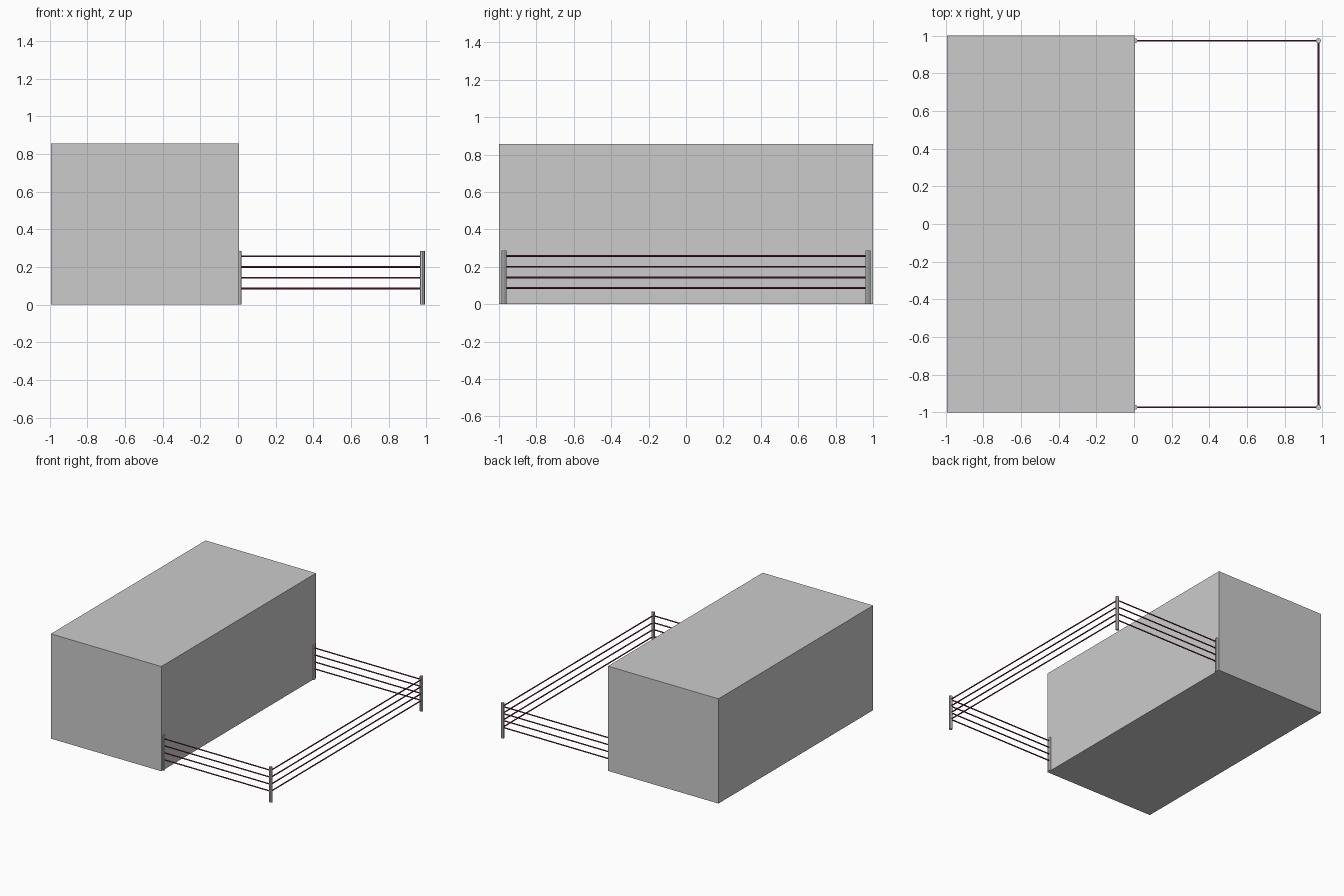
import bpy
from mathutils import Vector

if "Cube" in bpy.data.objects:
    bpy.data.objects.remove(bpy.data.objects["Cube"])

rail_mat = bpy.data.materials.new("dark_magenta")
rail_mat.diffuse_color = (0.2, 0.02, 0.09, 1)
rail_mat.use_nodes = True
rail_mat.node_tree.nodes["Principled BSDF"].inputs["Base Color"].default_value = rail_mat.diffuse_color


def cylinder(name, a, b, radius, sides=8, mat=None):
    """Cylinder running between two points."""
    a, b = Vector(a), Vector(b)
    d = b - a
    bpy.ops.mesh.primitive_cylinder_add(
        vertices=sides, radius=radius, depth=d.length, location=(a + b) / 2,
        rotation=d.to_track_quat('Z', 'Y').to_euler())
    ob = bpy.context.object
    ob.name = name
    if mat:
        ob.data.materials.append(mat)
    return ob


# Main building block
W, H = 1.0, 0.857
X0, X1, Y = 0.005, 0.979, 0.973
bpy.ops.mesh.primitive_cube_add(size=1, location=(-0.494, 0, H / 2))
block = bpy.context.object
block.name = "building_block"
block.scale = (W, 2.0, H)
bpy.ops.object.transform_apply(location=False, rotation=False, scale=True)

# Four fence posts: two against the wall, two at the outer corners
for side, y in (("front", -Y), ("back", Y)):
    for place, x in (("wall", X0), ("corner", X1)):
        cylinder(f"{side}_{place}_post", (x, y, 0), (x, y, 0.286), 0.0138)

# Four rails on each of the three open sides
corners = [(X0, -Y), (X1, -Y), (X1, Y), (X0, Y)]
for i, z in enumerate((0.086, 0.143, 0.2, 0.257)):
    for side, p, q in zip(("front", "outer", "back"), corners, corners[1:]):
        cylinder(f"{side}_rail_{i + 1}", (*p, z), (*q, z), 0.005, 8, rail_mat)
